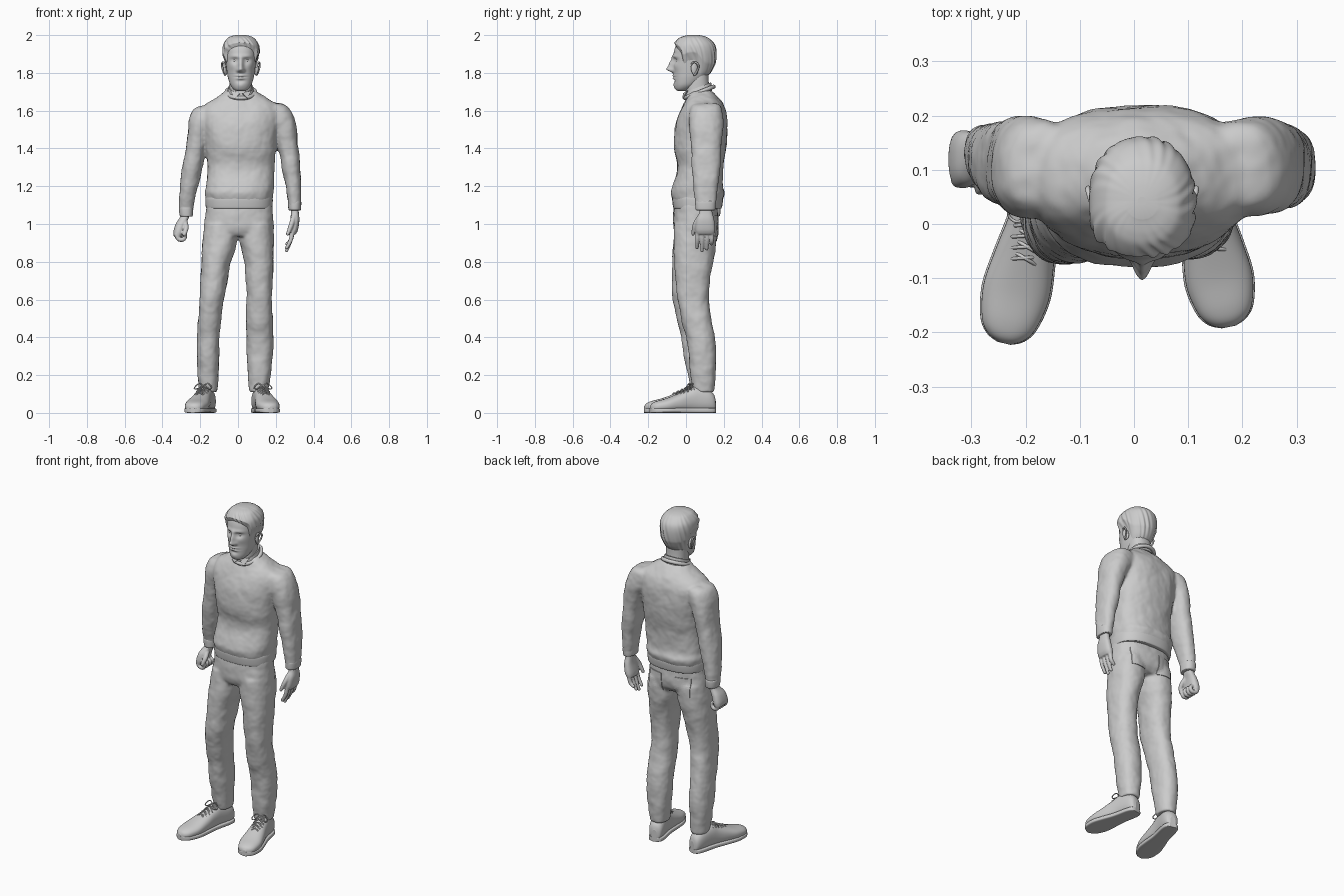
import bpy, bmesh, math
from mathutils import Vector

CX = 0.015  # head and neck centre line


def mesh(name, rings, cap=True):
    bm = bmesh.new()
    vs = [[bm.verts.new(p) for p in r] for r in rings]
    n = len(vs[0])
    for a, b in zip(vs, vs[1:]):
        for i in range(n):
            bm.faces.new((a[i], a[(i + 1) % n], b[(i + 1) % n], b[i]))
    if cap:
        bm.faces.new(vs[0][::-1])
        bm.faces.new(vs[-1])
    bmesh.ops.recalc_face_normals(bm, faces=bm.faces)
    for f in bm.faces:
        f.smooth = len(f.verts) == 4
    me = bpy.data.meshes.new(name)
    bm.to_mesh(me)
    bm.free()
    ob = bpy.data.objects.new(name, me)
    bpy.context.collection.objects.link(ob)
    return ob


def spline(rows, k):
    out = []
    for i in range(len(rows) - 1):
        a, b, c, d = (rows[min(max(i + j, 0), len(rows) - 1)] for j in (-1, 0, 1, 2))
        for s in range(k):
            t = s / k
            out.append([q + .5 * t * (r - p + t * (2*p - 5*q + 4*r - e + t * (3*(q - r) + e - p)))
                        for p, q, r, e in zip(a, b, c, d)])
    return out + [list(rows[-1])]


def section(x0, x1, y0, y1, p, n):
    pts = []
    for i in range(n):
        a = 2 * math.pi * i / n
        s, c = math.sin(a), -math.cos(a)
        pts.append(((x0 + x1) / 2 + (x1 - x0) / 2 * math.copysign(abs(s) ** (2 / p), s),
                    (y0 + y1) / 2 + (y1 - y0) / 2 * math.copysign(abs(c) ** (2 / p), c)))
    return pts


def loft(name, rows, n=48, k=6, p=2.3, place=lambda t, u, v: (u, v, t)):
    """rows: position along the axis, then the low/high extents across it"""
    return mesh(name, [[place(r[0], u, v) for u, v in section(*r[1:], p, n)] for r in spline(rows, k)])


def tube(name, pts, n=10, k=5):
    s = spline(pts, k)
    P = [Vector(r[:3]) for r in s]
    rings, side, last = [], None, None
    for i, r in enumerate(s):
        tan = (P[min(i + 1, len(P) - 1)] - P[max(i - 1, 0)]).normalized()
        side = last.rotation_difference(tan) @ side if last else tan.orthogonal().normalized()
        last, up = tan, tan.cross(side)
        ring = lambda c, q: [c + q * (math.cos(j * 2 * math.pi / n) * side + math.sin(j * 2 * math.pi / n) * up)
                             for j in range(n)]
        if i == 0:
            rings.append(ring(P[i] - tan * r[3] * .6, r[3] * .55))
        rings.append(ring(P[i], r[3]))
    rings.append(ring(P[-1] + tan * s[-1][3] * .6, s[-1][3] * .55))
    return mesh(name, rings)


def blend(name, objs, voxel, smooth, wrinkle=0):
    bpy.ops.object.select_all(action='DESELECT')
    for o in objs:
        o.select_set(True)
    bpy.context.view_layer.objects.active = ob = objs[0]
    bpy.ops.object.join()
    ob.name = name
    m = ob.modifiers.new('merge', 'REMESH')
    m.mode, m.voxel_size, m.use_smooth_shade = 'VOXEL', voxel, True
    m = ob.modifiers.new('soften', 'SMOOTH')
    m.factor, m.iterations = .5, smooth
    if wrinkle:
        tex = bpy.data.textures.new(name + '_folds', 'CLOUDS')
        tex.noise_scale = .09
        m = ob.modifiers.new('folds', 'DISPLACE')
        m.texture, m.strength, m.mid_level = tex, wrinkle, .5
    return ob


# sweater: trunk and two sleeves merged
trunk = loft('trunk', [(1.10, -.162, .176, -.06, .18), (1.16, -.176, .186, -.08, .207), (1.2, -.17, .19, -.073, .195),
                       (1.3, -.16, .193, -.045, .197), (1.4, -.17, .2, -.062, .211), (1.5, -.187, .212, -.06, .219),
                       (1.58, -.2, .225, -.038, .214), (1.63, -.175, .21, -.015, .198), (1.66, -.13, .165, .0, .177),
                       (1.69, -.085, .115, .01, .152), (1.705, -.065, .095, .02, .14)], p=2.4)
sleeve_r = loft('sleeve_r', [(1.625, -.205, -.13, .07, .15), (1.605, -.24, -.11, .03, .185), (1.55, -.26, -.12, .012, .2),
                             (1.5, -.264, -.145, .012, .2), (1.4, -.277, -.168, .028, .192), (1.3, -.294, -.19, .037, .19),
                             (1.2, -.306, -.21, .055, .187), (1.1, -.311, -.235, .085, .182), (1.05, -.306, -.243, .095, .177)])
sleeve_l = loft('sleeve_l', [(1.64, .14, .225, .07, .15), (1.62, .12, .267, .03, .185), (1.55, .13, .3, .015, .198),
                             (1.5, .17, .311, .02, .197), (1.4, .21, .321, .027, .187), (1.3, .232, .33, .03, .182),
                             (1.2, .25, .336, .037, .17), (1.08, .27, .331, .052, .153)])
blend('sweater', [trunk, sleeve_r, sleeve_l], .008, 9, .012)
loft('sweater_hem', [(1.082, -.163, .176, -.062, .182), (1.088, -.17, .182, -.068, .19), (1.13, -.173, .184, -.073, .196),
                     (1.15, -.168, .18, -.068, .19)], p=2.4)
loft('right_cuff', [(1.04, -.3, -.244, .094, .17), (1.046, -.309, -.239, .09, .18), (1.085, -.312, -.237, .088, .183),
                    (1.092, -.305, -.243, .094, .175)], n=32)
loft('left_cuff', [(1.072, .275, .327, .058, .148), (1.078, .267, .333, .051, .155), (1.115, .265, .335, .049, .157),
                   (1.122, .27, .33, .055, .15)], n=32)

# neckline band, shirt collar and its two points
loop = [(CX + .076 * math.sin(a), .07 - .076 * math.cos(a), 1.697 - .03 * math.cos(a), .011)
        for a in (i * math.pi / 8 for i in range(17))]
tube('neckline_band', loop, n=12)
loft('shirt_collar', [(1.68, -.058, .088, -.006, .138), (1.71, -.053, .083, -.006, .136), (1.726, -.05, .08, -.003, .133)],
     place=lambda t, u, v: (u, v, t + .38 * (v - .07)))
for s, side in ((-1, 'right'), (1, 'left')):
    flap = mesh(side + '_collar_point', [[(CX + s * x, y, z) for x, y, z in
                ((.006, -.012, 1.69), (.052, .012, 1.70), (.034, -.014, 1.664))]] * 2, cap=False)
    flap.data.clear_geometry()
    flap.data.from_pydata([(CX + s * x, y, z) for x, y, z in
                           ((.006, -.012, 1.69), (.055, .012, 1.705), (.034, -.014, 1.664))], [], [(0, 1, 2)])
    flap.modifiers.new('thickness', 'SOLIDIFY').thickness = .005

# trousers: hips and two legs merged
hips = loft('hips', [(.935, -.15, .16, -.045, .14), (.965, -.178, .186, -.062, .163), (1.0, -.179, .188, -.066, .168),
                     (1.05, -.173, .185, -.066, .168), (1.12, -.165, .178, -.058, .165)], p=2.4)
leg_r = loft('leg_r', [(.11, -.205, -.11, .03, .145), (.2, -.213, -.104, .01, .151), (.3, -.218, -.1, -.01, .156),
                       (.4, -.217, -.098, -.026, .15), (.5, -.211, -.09, -.05, .13), (.6, -.204, -.076, -.07, .117),
                       (.7, -.199, -.056, -.074, .125), (.8, -.194, -.036, -.072, .142), (.9, -.187, -.008, -.068, .158),
                       (1.0, -.176, .0, -.06, .16)])
leg_l = loft('leg_l', [(.11, .06, .161, .035, .15), (.2, .052, .173, .025, .156), (.3, .046, .183, .015, .158),
                       (.4, .043, .187, .0, .15), (.5, .044, .184, -.025, .132), (.6, .045, .182, -.044, .12),
                       (.7, .042, .184, -.056, .127), (.8, .034, .187, -.062, .142), (.9, .01, .19, -.064, .16),
                       (1.0, .0, .182, -.06, .16)])
trousers = blend('trousers', [hips, leg_r, leg_l], .008, 7, .012)

# back pockets wrapped onto the trousers
for x, side in ((-.085, 'right'), (.095, 'left')):
    bpy.ops.mesh.primitive_grid_add(x_subdivisions=12, y_subdivisions=12, size=1, location=(x, .3, .99),
                                    rotation=(math.pi / 2, 0, 0))
    ob = bpy.context.object
    ob.name, ob.scale = side + '_back_pocket', (.095, .11, 1)
    m = ob.modifiers.new('wrap', 'SHRINKWRAP')
    m.target, m.wrap_method, m.use_negative_direction = trousers, 'PROJECT', True
    ob.modifiers.new('thickness', 'SOLIDIFY').thickness = .008
    ob.modifiers['thickness'].offset = 0

# shoes with soles and laces, laid out along the heel-to-toe line
UPPER = [(0, .015, .07), (.03, .034, .1), (.12, .043, .128), (.3, .044, .142), (.42, .047, .125), (.58, .056, .1),
         (.75, .062, .077), (.9, .051, .062), (.97, .033, .05), (1, .01, .034)]
for side, heel, toe in (('right', (-.15, .155), (-.24, -.22)), ('left', (.105, .155), (.175, -.19))):
    h = Vector((*heel, 0))
    d = Vector((*toe, 0)) - h
    across = Vector((-d.y, d.x, 0)).normalized()
    put = lambda t, u, v: h + d * t + across * u + Vector((0, 0, v))
    loft(side + '_shoe', [(t, -w, w, .004, v) for t, w, v in UPPER], n=40, p=2.3, place=put)
    loft(side + '_sole', [(t, -w - .003, w + .003, 0, .026) for t, w, v in UPPER], n=40, p=5, place=put)
    for i in range(5):
        t, v = .36 + .055 * i, .14 - .0095 * i
        for e in (-.025, .025):
            tube(side + '_lace', [(*put(t + e, -.031, v - .018), .0035), (*put(t, 0, v + .004), .0035),
                                  (*put(t - e, .031, v - .018), .0035)], n=6)
    for e in (-1, 1):
        tube(side + '_lace_bow', [(*put(.37 + b, e * a, v), .003) for a, b, v in
                                  ((0, 0, .143), (.025, -.01, .155), (.048, .02, .132), (.03, .05, .128), (0, 0, .143))], n=6)

# hands: left hangs open, right is loosely closed
parts = [loft('palm', [(1.1, .282, .32, .075, .135), (1.06, .28, .322, .07, .14), (1.02, .277, .325, .055, .15),
                       (.97, .267, .318, .05, .155), (.945, .266, .306, .055, .15)], n=28, p=2.5)]
for y, z in ((.062, .872), (.088, .856), (.114, .866), (.139, .893)):
    parts.append(tube('finger', [(.289, y, .965, .0125), (.279, y - .002, .915, .0115), (.256, y - .004, z, .009)]))
parts.append(tube('thumb', [(.296, .075, 1.04, .015), (.282, .048, .995, .0135), (.262, .037, .945, .0095)]))
blend('left_hand', parts, .004, 4)
parts = [loft('palm', [(1.08, -.3, -.255, .105, .165), (1.04, -.306, -.258, .1, .165), (1.0, -.33, -.275, .075, .17),
                       (.96, -.342, -.287, .066, .173), (.935, -.34, -.297, .068, .17)], n=28, p=2.5)]
for y in (.08, .106, .131, .154):
    parts.append(tube('finger', [(-.326, y, .948, .0135), (-.315, y, .921, .0125), (-.29, y - .002, .918, .0115),
                                 (-.279, y - .003, .94, .011), (-.295, y - .003, .957, .01)]))
parts.append(tube('thumb', [(-.283, .11, 1.015, .015), (-.274, .078, .98, .0135), (-.285, .062, .943, .0105)]))
blend('right_hand', parts, .004, 4)

# neck and head; face features are soft bumps (x, z, spread x, spread z, depth)
loft('neck', [(1.6, -.05, .08, .0, .13), (1.7, -.045, .075, -.002, .125), (1.76, -.045, .075, .0, .12),
              (1.82, -.045, .075, .01, .12)])
HEAD = spline([(1.703, .018, -.04, .0), (1.712, .036, -.054, .02), (1.735, .055, -.06, .06), (1.77, .067, -.063, .1),
               (1.8, .073, -.064, .125), (1.84, .078, -.066, .138), (1.88, .082, -.066, .145), (1.92, .083, -.062, .145),
               (1.95, .077, -.05, .135), (1.975, .058, -.023, .108), (1.985, .038, .002, .083), (1.99, .008, .035, .05)], 9)
BUMPS = [(0, 1.862, .009, .018, .012), (0, 1.835, .010, .018, .02), (0, 1.818, .011, .010, .022),
         (.013, 1.813, .007, .007, .010), (.03, 1.886, .02, .008, .006), (.031, 1.866, .014, .010, -.013),
         (.031, 1.865, .010, .005, .005), (.045, 1.835, .015, .015, .004), (0, 1.785, .016, .005, .008),
         (0, 1.778, .02, .0025, -.005), (0, 1.771, .014, .005, .008), (0, 1.757, .015, .006, -.004),
         (0, 1.733, .016, .012, .006)]


def face(x, y, z):
    if y < .01:
        for bx, bz, sx, sz, amp in BUMPS:
            for c in {bx, -bx}:
                y -= amp * math.exp(-.5 * (((x - c) / sx) ** 2 + ((z - bz) / sz) ** 2))
    return (x + CX, y, z)


mesh('head', [[face(u, v, z) for u, v in section(-w, w, y0, y1, 2.2, 128)] for z, w, y0, y1 in HEAD])
for s, side in ((-1, 'right'), (1, 'left')):
    bpy.ops.mesh.primitive_uv_sphere_add(segments=24, ring_count=16, radius=.0115, location=(CX + s * .031, -.0425, 1.866))
    bpy.context.object.name = side + '_eye'
    bpy.ops.object.shade_smooth()
    bpy.ops.mesh.primitive_uv_sphere_add(segments=24, ring_count=16, radius=1, location=(CX + s * .082, .045, 1.82),
                                         rotation=(.15, 0, s * .35))
    bpy.context.object.name, bpy.context.object.scale = side + '_ear', (.01, .019, .034)
    bpy.ops.object.shade_smooth()
    tube(side + '_ear_rim', [(CX + s * x, y, z, .005) for x, y, z in
                             ((.083, .03, 1.83), (.09, .033, 1.852), (.097, .052, 1.855), (.1, .066, 1.838),
                              (.094, .06, 1.812), (.084, .043, 1.788))], n=8)

# hair: a thick shell over the skull with a curved hairline and combed ridges
LINE = spline([(-1, 1.765), (-.5, 1.78), (-.12, 1.855), (.2, 1.86), (.42, 1.845), (.62, 1.905), (1, 1.94)], 8)


def lookup(rows, t):
    for a, b in zip(rows, rows[1:]):
        if t <= b[0]:
            f = max(0, (t - a[0]) / (b[0] - a[0]))
            return [p + (q - p) * f for p, q in zip(a, b)]
    return rows[-1]


rings, N = [], 160
for j in range(41):
    t, ring = j / 40, []
    for i in range(N):
        a = 2 * math.pi * i / N
        f = math.cos(a)
        base = lookup(LINE, f)[1]
        z, w, y0, y1 = lookup(HEAD, base + (1.99 - base) * (1 - (1 - t) ** 1.6))
        x, y = section(-w, w, y0, y1, 2.2, N)[i]
        grow = min(1, t * 4)
        th = -.002 + grow * (.017 + .01 * max(0, f) * t + .0025 * (1 - t) * math.sin(22 * a + 14 * t) * (1 + math.sin(5 * a)))
        if t == 1:
            th = 0
        ring.append((x + CX + th * math.sin(a), y - th * f, z + .011 * t * t + .006 * max(0, f) * t * (1 - t)))
    rings.append(ring)
mesh('hair', rings)
